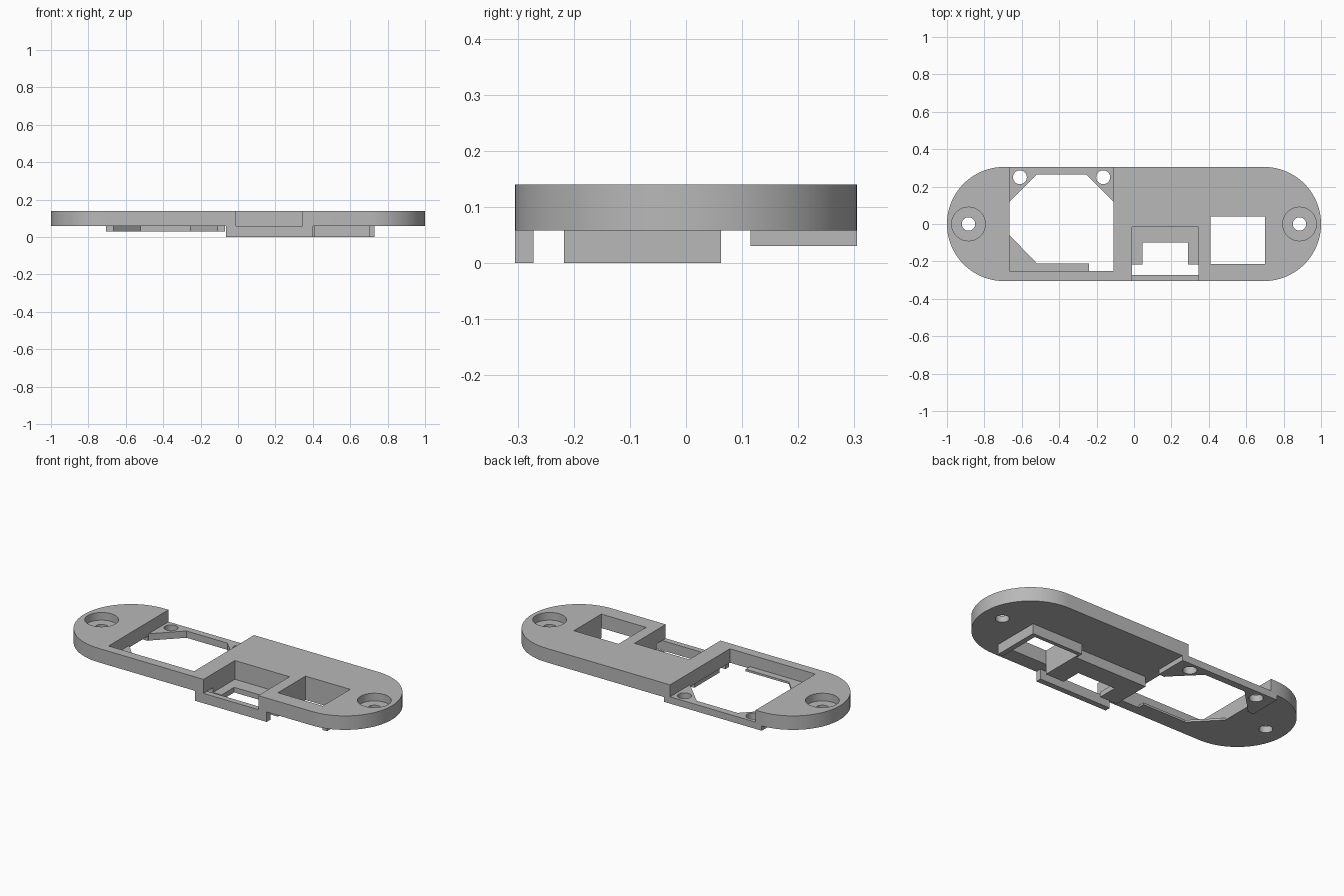
import bpy, bmesh, math

cube = bpy.data.objects.get("Cube")
if cube:
    bpy.data.objects.remove(cube, do_unlink=True)

grey = bpy.data.materials.new("light grey plastic")
grey.use_nodes = True
color = (0.48, 0.48, 0.48, 1)
grey.diffuse_color = color
grey.node_tree.nodes["Principled BSDF"].inputs["Base Color"].default_value = color

BOTTOM, TOP = 0.058, 0.14   # plate underside and top
FLOOR = 0.07                # ledge height in the large pocket
R = 0.305                   # end radius of the plate


def prism(name, outline, z0, z1):
    """Extrude a flat outline from z0 to z1."""
    bm = bmesh.new()
    face = bm.faces.new([bm.verts.new((x, y, z0)) for x, y in outline])
    ext = bmesh.ops.extrude_face_region(bm, geom=[face])
    for v in ext["geom"]:
        if isinstance(v, bmesh.types.BMVert):
            v.co.z = z1
    bmesh.ops.recalc_face_normals(bm, faces=bm.faces)
    mesh = bpy.data.meshes.new(name)
    bm.to_mesh(mesh)
    bm.free()
    mesh.materials.append(grey)
    obj = bpy.data.objects.new(name, mesh)
    bpy.context.collection.objects.link(obj)
    return obj


def box(name, x0, x1, y0, y1, z0, z1):
    return prism(name, [(x0, y0), (x1, y0), (x1, y1), (x0, y1)], z0, z1)


def arc(cx, cy, r, start, end, n):
    return [(cx + r * math.cos(start + (end - start) * i / n),
             cy + r * math.sin(start + (end - start) * i / n)) for i in range(n + 1)]


def cylinder(name, x, y, r, z0, z1):
    return prism(name, arc(x, y, r, 0, math.tau, 40)[:-1], z0, z1)


def cut(obj, cutters):
    """Subtract the cutters, bake the result and remove them."""
    for c in cutters:
        c.hide_render = True
        mod = obj.modifiers.new("cut", 'BOOLEAN')
        mod.operation, mod.solver, mod.object = 'DIFFERENCE', 'EXACT', c
    deps = bpy.context.evaluated_depsgraph_get()
    mesh = bpy.data.meshes.new_from_object(obj.evaluated_get(deps))
    obj.modifiers.clear()
    obj.data = mesh
    for c in cutters:
        bpy.data.objects.remove(c, do_unlink=True)


def socket_recess():
    return box("recess_cutter", -0.01, 0.345, -0.5, -0.015, 0.03, 0.3)


# Main plate with rounded ends
half = math.pi / 2
outline = arc(1 - R, 0, R, -half, half, 40) + arc(R - 1, 0, R, half, 3 * half, 40)
plate = prism("base_plate", outline, BOTTOM, TOP)
cutters = [box("pocket_cutter", -0.665, -0.11, -0.25, 0.5, -0.1, 0.3),
           socket_recess(),
           box("window_cutter", 0.41, 0.70, -0.215, 0.04, -0.1, 0.3)]
for x in (-0.885, 0.885):
    cutters += [cylinder("screw_cutter", x, 0, 0.036, -0.1, 0.3),
                cylinder("bore_cutter", x, 0, 0.09, 0.095, 0.3)]
cut(plate, cutters)

# Rear ledge of the pocket, with a wider flange below the plate
inner = [(-0.665, 0.12), (-0.52, 0.265), (-0.255, 0.265), (-0.11, 0.12)]
ledge = prism("rear_ledge", inner + [(-0.11, R), (-0.665, R)], BOTTOM, FLOOR)
flange = prism("rear_flange",
               [(-0.705, 0.115), (-0.665, 0.115)] + inner
               + [(-0.11, 0.115), (-0.07, 0.115), (-0.07, R), (-0.705, R)], 0.03, BOTTOM)
for part in (ledge, flange):
    cut(part, [cylinder("hole_cutter", x, 0.25, 0.037, -0.1, 0.3) for x in (-0.61, -0.165)])

# Front ledge of the pocket
front_ledge = prism("front_ledge", [(-0.665, -0.25), (-0.24, -0.25), (-0.24, -0.21),
                                    (-0.52, -0.21), (-0.665, -0.06)], BOTTOM, FLOOR)

# Socket tray below the plate, open to the front
tray = box("socket_tray", -0.065, 0.40, -0.217, 0.015, 0, BOTTOM)
cut(tray, [socket_recess(), box("opening_cutter", 0.045, 0.29, -0.5, -0.10, -0.1, 0.3)])

# Lip across the front of the socket
lip = box("front_lip", -0.065, 0.40, -R, -0.272, 0, BOTTOM)

# Skirt around the square window
skirt = box("window_skirt", 0.40, 0.73, -0.217, 0.062, 0, BOTTOM)
cut(skirt, [box("skirt_cutter", 0.41, 0.70, -0.5, 0.04, -0.1, 0.3)])

# Smooth round walls, sharp corners
bpy.ops.object.select_all(action='DESELECT')
for obj in (plate, ledge, flange, front_ledge, tray, lip, skirt):
    obj.select_set(True)
bpy.context.view_layer.objects.active = plate
bpy.ops.object.shade_smooth_by_angle(angle=math.radians(30))
